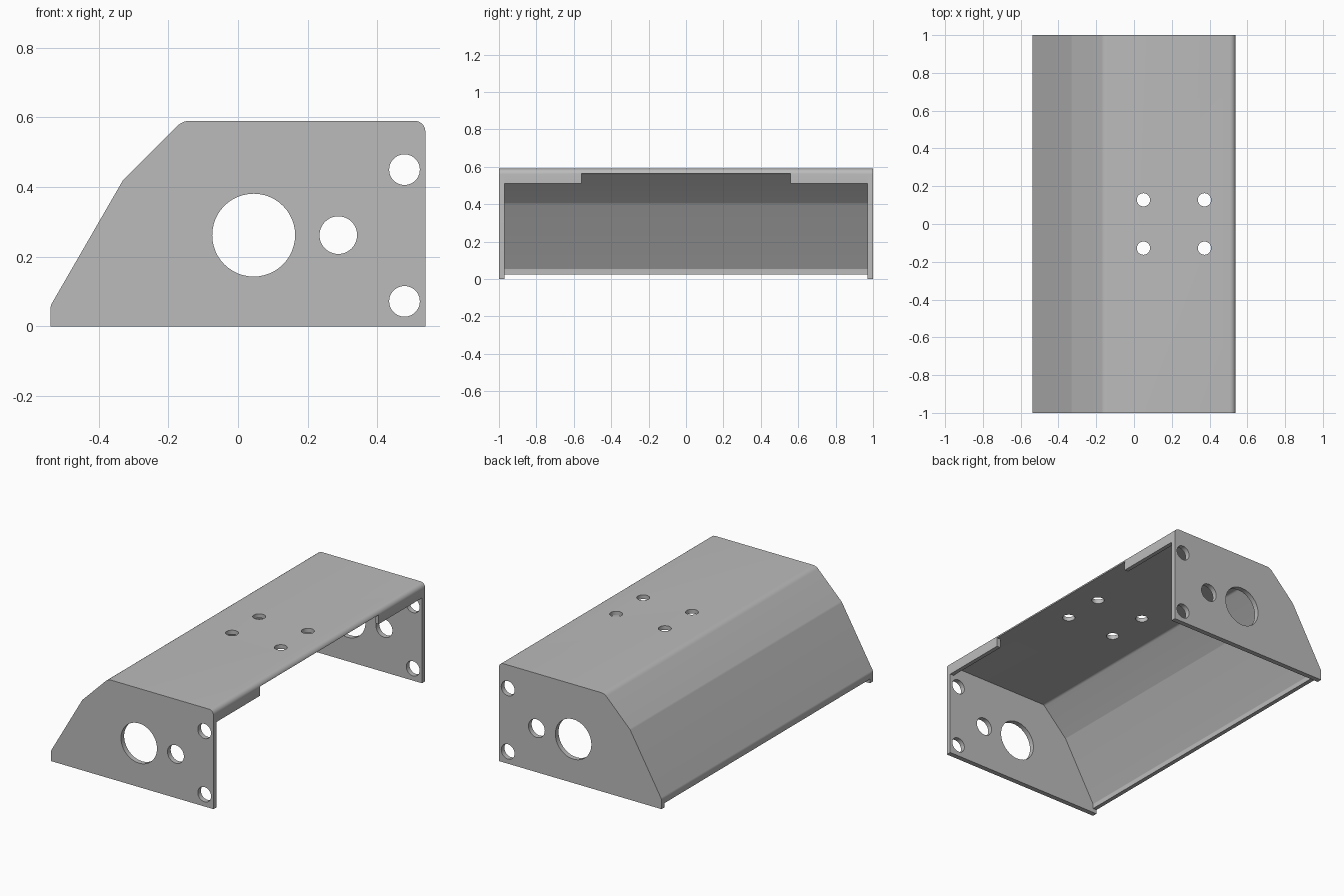
import bpy, bmesh, math
from mathutils import Vector, Matrix

cube = bpy.data.objects.get("Cube")
if cube:
    bpy.data.objects.remove(cube)

HALF, TOP, LEN = 0.538, 0.59, 1.0     # half width, height, half length
SHEET, PLATE = 0.025, 0.03            # wall thicknesses
LIP, FLANGE = 0.025, 0.51             # lower ends of the cover

metal = bpy.data.materials.new("grey metal")
metal.use_nodes = True
grey = (0.5, 0.5, 0.5, 1)
metal.diffuse_color = grey
metal.node_tree.nodes["Principled BSDF"].inputs["Base Color"].default_value = grey


def fillet(points, steps=6):
    """Round the corners of an open (x, z, radius) path."""
    path = []
    for i, (x, z, r) in enumerate(points):
        p = Vector((x, z))
        if r == 0:
            path.append(p)
            continue
        a = (Vector(points[i - 1][:2]) - p).normalized()
        b = (Vector(points[i + 1][:2]) - p).normalized()
        half = a.angle(b) / 2
        centre = p + (a + b).normalized() * r / math.sin(half)
        start = p + a * r / math.tan(half) - centre
        sweep = start.angle_signed(p + b * r / math.tan(half) - centre)
        for s in range(steps + 1):
            path.append(centre + Matrix.Rotation(-sweep * s / steps, 2) @ start)
    return path


def offset(path, d):
    """Shift an open path to its right by d with mitred corners."""
    out = []
    for i, p in enumerate(path):
        dirs = []
        if i > 0:
            dirs.append((p - path[i - 1]).normalized())
        if i < len(path) - 1:
            dirs.append((path[i + 1] - p).normalized())
        normals = [Vector((v.y, -v.x)) for v in dirs]
        n = sum(normals, Vector((0, 0))).normalized()
        out.append(p + n * d / n.dot(normals[0]))
    return out


def prism(name, outline, y0, y1):
    """Extrude an x-z outline along y."""
    bm = bmesh.new()
    face = bm.faces.new([bm.verts.new((p.x, y0, p.y)) for p in outline])
    moved = bmesh.ops.extrude_face_region(bm, geom=[face])["geom"]
    bmesh.ops.translate(bm, vec=(0, y1 - y0, 0),
                        verts=[v for v in moved if isinstance(v, bmesh.types.BMVert)])
    bmesh.ops.recalc_face_normals(bm, faces=bm.faces)
    mesh = bpy.data.meshes.new(name)
    bm.to_mesh(mesh)
    bm.free()
    mesh.materials.append(metal)
    obj = bpy.data.objects.new(name, mesh)
    bpy.context.collection.objects.link(obj)
    return obj


def activate(obj):
    bpy.ops.object.select_all(action='DESELECT')
    obj.select_set(True)
    bpy.context.view_layer.objects.active = obj


def cut(obj, cutter):
    cutter.hide_render = True
    mod = obj.modifiers.new("cut", 'BOOLEAN')
    mod.operation, mod.solver, mod.object = 'DIFFERENCE', 'EXACT', cutter
    activate(obj)
    bpy.ops.object.modifier_apply(modifier=mod.name)
    bpy.data.objects.remove(cutter)


def drill(obj, centre, radius, axis):
    turn = (math.pi / 2, 0, 0) if axis == 'Y' else (0, 0, 0)
    bpy.ops.mesh.primitive_cylinder_add(vertices=48, radius=radius, depth=0.2,
                                        location=centre, rotation=turn)
    cutter = bpy.context.object
    cutter.data.materials.append(metal)
    cut(obj, cutter)


def smooth(obj):
    activate(obj)
    bpy.ops.object.shade_smooth_by_angle(angle=math.radians(20))


# Shared bend line, from the lower lip over the top to the front flange
def bend_line(low, high):
    return fillet([(-HALF, low, 0), (-HALF, 0.06, 0.03), (-0.33, 0.42, 0.04),
                   (-0.16, TOP, 0.05), (HALF, TOP, 0.03), (HALF, high, 0)])


# Folded cover
line = bend_line(LIP, FLANGE)
cover = prism("folded_cover", line + offset(line, SHEET)[::-1], PLATE - LEN, LEN - PLATE)

# Gap in the flange between its two corner tabs
gap = [Vector(p) for p in ((0.45, 0.4), (0.6, 0.4), (0.6, TOP - SHEET), (0.45, TOP - SHEET))]
cut(cover, prism("flange_gap", gap, -0.56, 0.56))

# Mounting holes in the top
for x in (0.05, 0.373):
    for y in (-0.128, 0.128):
        drill(cover, (x, y, TOP), 0.035, 'Z')
smooth(cover)

# End plates with cable and screw holes
for name, side in (("front_end_plate", -1), ("back_end_plate", 1)):
    ends = sorted((side * LEN, side * (LEN - PLATE)))
    plate = prism(name, bend_line(0, 0), *ends)
    for x, z, r in ((0.045, 0.262, 0.119), (0.288, 0.262, 0.054),
                    (0.478, 0.45, 0.044), (0.478, 0.072, 0.044)):
        drill(plate, (x, side * LEN, z), r, 'Y')
    smooth(plate)
